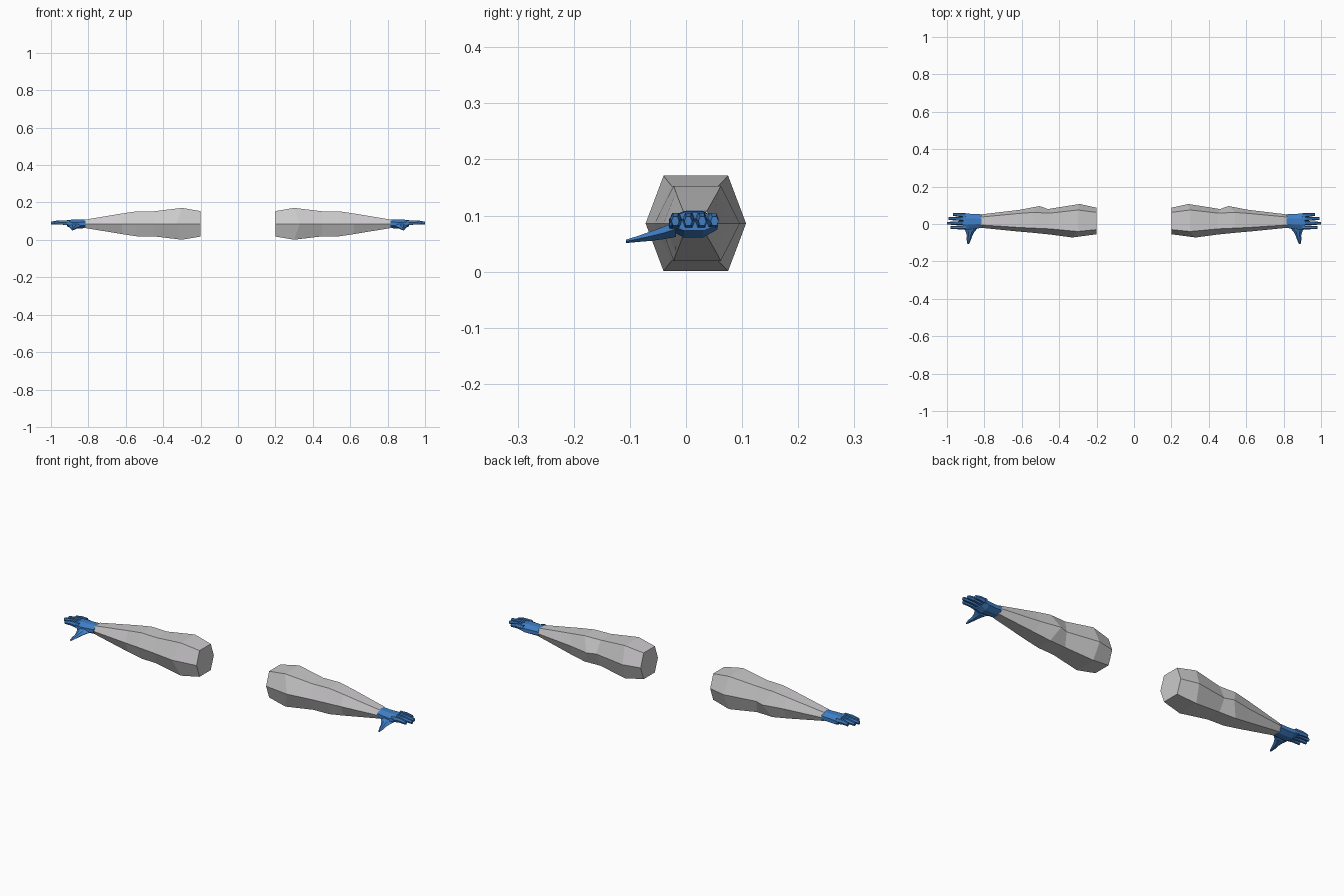
import bpy, bmesh
from mathutils import Vector

if "Cube" in bpy.data.objects:
    bpy.data.objects.remove(bpy.data.objects["Cube"])


def material(name, rgb):
    m = bpy.data.materials.new(name)
    m.diffuse_color = (*rgb, 1)
    m.use_nodes = True
    m.node_tree.nodes["Principled BSDF"].inputs["Base Color"].default_value = m.diffuse_color
    return m


GREY = material("sleeve grey", (0.6, 0.59, 0.6))
BLUE = material("glove blue", (0.05, 0.21, 0.56))
MID = 0.086  # height of the arm axis


def loft(name, rings, mat, side):
    """Skin a list of equal rings, cap both ends; side mirrors in x."""
    bm = bmesh.new()
    rows = [[bm.verts.new((p[0] * side, p[1], p[2])) for p in r] for r in rings]
    n = len(rows[0])
    for a, b in zip(rows, rows[1:]):
        for i in range(n):
            j = (i + 1) % n
            bm.faces.new((a[i], a[j], b[j], b[i]))
    bm.faces.new(rows[0])
    bm.faces.new(rows[-1])
    bmesh.ops.recalc_face_normals(bm, faces=bm.faces[:])
    me = bpy.data.meshes.new(name)
    bm.to_mesh(me)
    bm.free()
    me.materials.append(mat)
    ob = bpy.data.objects.new(name, me)
    bpy.context.collection.objects.link(ob)


def arm_ring(xf, x, xb, front, tf, tb, back, h):
    """Hexagon with pointed front and back, flat top and bottom."""
    return [(xf, front, MID), (x, tf, MID + h), (x, tb, MID + h),
            (xb, back, MID), (x, tb, MID - h), (x, tf, MID - h)]


def box_ring(x, y0, y1, z0, z1, c=0.3):
    """Octagonal section across x with chamfered corners."""
    cy, cz = (y1 - y0) * c, (z1 - z0) * c
    return [(x, y0 + cy, z0), (x, y1 - cy, z0), (x, y1, z0 + cz), (x, y1, z1 - cz),
            (x, y1 - cy, z1), (x, y0 + cy, z1), (x, y0, z1 - cz), (x, y0, z0 + cz)]


def finger_ring(x, y, z, w, h):
    """Hexagon section of a finger."""
    return [(x, y - w, z), (x, y - w * .55, z + h), (x, y + w * .55, z + h),
            (x, y + w, z), (x, y + w * .55, z - h), (x, y - w * .55, z - h)]


# shoulder, bicep, elbow, forearm, wrist
ARM = [(.20, .20, .20, -.055, -.030, .062, .087, .068),
       (.33, .30, .29, -.072, -.040, .075, .107, .085),
       (.45, .45, .46, -.056, -.026, .058, .080, .067),
       (.55, .54, .505, -.046, -.022, .062, .096, .067),
       (.62, .62, .61, -.040, -.018, .056, .076, .055),
       (.82, .82, .82, -.020, -.005, .037, .051, .022)]

# y at knuckle, y at tip, x at tip
FINGERS = [(-.018, -.019, .980), (.005, .004, 1.0), (.027, .029, .993), (.046, .051, .968)]

for side, label in ((1, "left"), (-1, "right")):
    loft(label + "_arm", [arm_ring(*s) for s in ARM], GREY, side)

    # palm, thicker underneath at the heel
    loft(label + "_palm", [box_ring(.815, -.021, .052, .063, .109),
                           box_ring(.855, -.026, .053, .061, .108),
                           box_ring(.890, -.030, .056, .061, .108),
                           box_ring(.915, -.029, .057, .073, .106)], BLUE, side)

    for i, (y0, y1, x1) in enumerate(FINGERS):
        xm = (.90 + x1) / 2 + .005
        loft(f"{label}_finger_{i + 1}",
             [finger_ring(.90, y0, .091, .012, .014),
              finger_ring(xm, (y0 + y1) / 2, .094, .0095, .011),
              finger_ring(x1, y1, .090, .007, .008)], BLUE, side)

    # thumb: x range, y, z range along its length
    thumb = [(.832, .912, -.018, .062, .090), (.852, .900, -.040, .058, .080),
             (.864, .894, -.062, .055, .072), (.872, .895, -.085, .053, .064),
             (.882, .891, -.107, .051, .057)]
    loft(label + "_thumb",
         [[(a, y, (lo + hi) / 2), (a * .7 + b * .3, y, hi), (a * .3 + b * .7, y, hi),
           (b, y, (lo + hi) / 2), (a * .3 + b * .7, y, lo), (a * .7 + b * .3, y, lo)]
          for a, b, y, lo, hi in thumb], BLUE, side)
